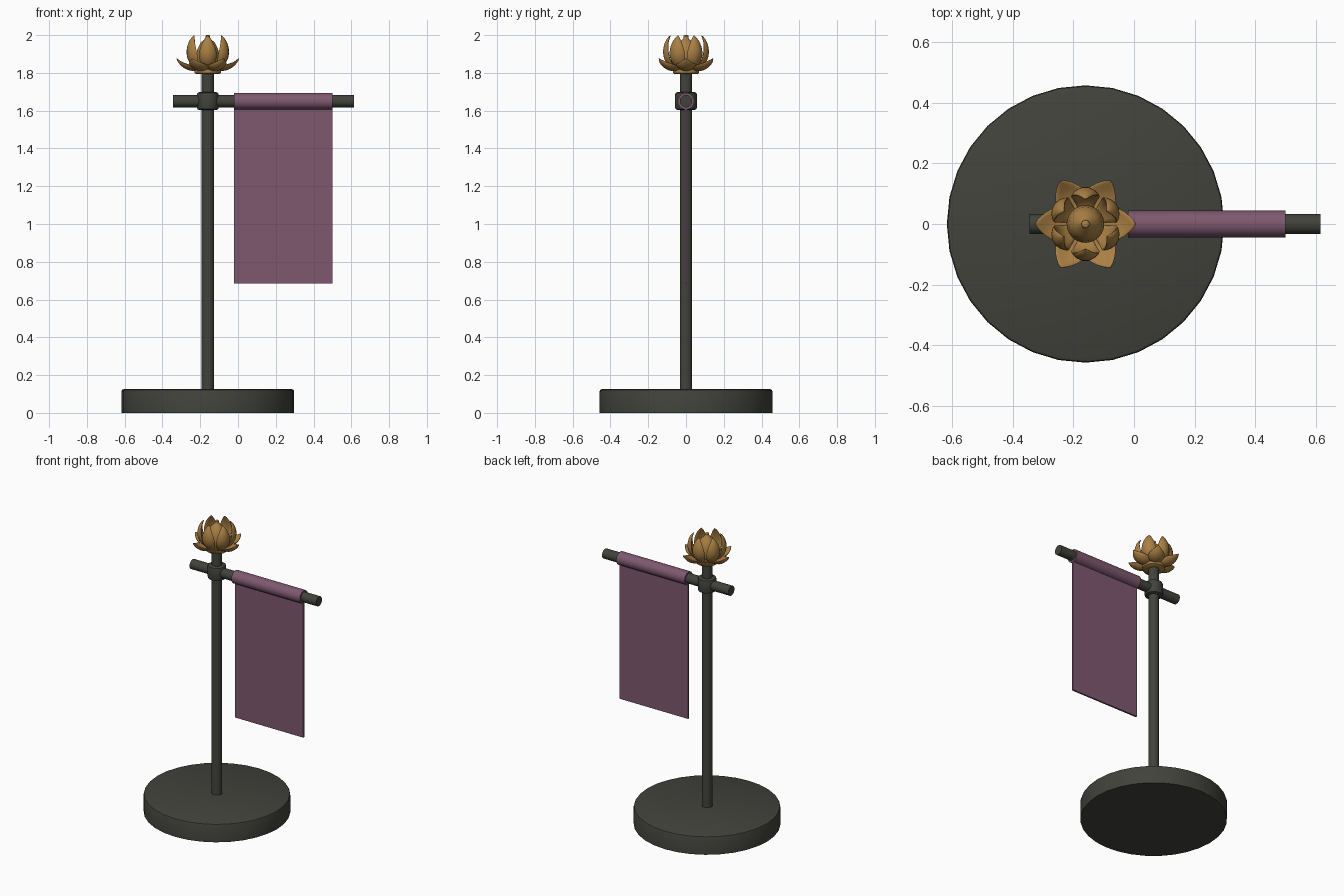
import bpy, bmesh, math
from mathutils import Vector

if "Cube" in bpy.data.objects:
    bpy.data.objects.remove(bpy.data.objects["Cube"])

CX = -0.16  # pole axis


def material(name, rgb):
    m = bpy.data.materials.new(name)
    m.diffuse_color = (*rgb, 1)
    m.use_nodes = True
    m.node_tree.nodes["Principled BSDF"].inputs["Base Color"].default_value = m.diffuse_color
    return m


IRON = material("dark iron", (0.055, 0.055, 0.046))
CLOTH = material("plum cloth", (0.21, 0.098, 0.16))
GOLD = material("old gold", (0.40, 0.215, 0.058))


def finish(bm, name, mat, angle=40):
    bmesh.ops.recalc_face_normals(bm, faces=bm.faces)
    me = bpy.data.meshes.new(name)
    bm.to_mesh(me)
    bm.free()
    me.materials.append(mat)
    ob = bpy.data.objects.new(name, me)
    bpy.context.collection.objects.link(ob)
    bpy.ops.object.select_all(action='DESELECT')
    ob.select_set(True)
    bpy.context.view_layer.objects.active = ob
    bpy.ops.object.shade_smooth_by_angle(angle=math.radians(angle))
    return ob


def skin(bm, rings):
    """Bridge closed vertex rings and cap both ends."""
    rings = [[bm.verts.new(p) for p in r] for r in rings]
    n = len(rings[0])
    for a, b in zip(rings, rings[1:]):
        for i in range(n):
            j = (i + 1) % n
            bm.faces.new((a[i], a[j], b[j], b[i]))
    bm.faces.new(rings[0])
    bm.faces.new(rings[-1])


def lathe(name, profile, mat, sides=32, axis='Z', centre=(CX, 0, 0)):
    """Turn (radius, height) points about an axis."""
    bm = bmesh.new()
    rings = []
    for r, h in profile:
        ring = []
        for i in range(sides):
            a = math.tau * i / sides
            c, s = r * math.cos(a), r * math.sin(a)
            ring.append(Vector(centre) + Vector((c, s, h) if axis == 'Z' else (h, c, s)))
        rings.append(ring)
    skin(bm, rings)
    return finish(bm, name, mat)


# Stand: base, pole, crossbar and clamp
lathe("base", [(0.457, 0), (0.457, 0.115), (0.454, 0.122), (0.445, 0.126)], IRON)
lathe("pole", [(0.033, 0.12), (0.033, 1.81)], IRON, 24)
lathe("crossbar", [(0.033, -0.345), (0.033, 0.615)], IRON, 20, 'X', (0, 0, 1.65))
lathe("clamp_collar", [(0.046, 1.604), (0.055, 1.608), (0.058, 1.617),
                       (0.058, 1.684), (0.055, 1.693), (0.046, 1.698)], IRON, 24)

# Banner: a sleeve round the crossbar running into a thin hanging sheet
section = [(-0.006, 0.685)]
for i in range(25):
    a = math.radians(-98 - 344 * i / 24)
    section.append((0.044 * math.cos(a), 1.65 + 0.044 * math.sin(a)))
section.append((0.006, 0.685))
bm = bmesh.new()
skin(bm, [[(x, y, z) for y, z in section] for x in (-0.02, 0.5)])
finish(bm, "banner", CLOTH)

# Lotus finial: cup, bud and two rings of petals
lathe("lotus_cup", [(0.062, 1.795), (0.07, 1.80), (0.07, 1.818), (0.05, 1.835)], GOLD, 24)
lathe("lotus_bud", [(0.035, 1.81), (0.055, 1.84), (0.062, 1.88), (0.055, 1.925),
                    (0.038, 1.96), (0.017, 1.978), (0.013, 1.985), (0.013, 1.996),
                    (0.007, 2.0)], GOLD, 24)


def bezier(pts, t):
    pts = [Vector(p) for p in pts]
    while len(pts) > 1:
        pts = [a.lerp(b, t) for a, b in zip(pts, pts[1:])]
    return pts[0]


def petal(bm, path, width, thick, cup, angle):
    """Pointed spoon swept along a curve in the (radius, height) plane."""
    steps, sides, rings = 14, 14, []
    for k in range(steps + 1):
        t = k / steps
        p = bezier(path, t)
        d = (bezier(path, min(t + .01, 1)) - bezier(path, max(t - .01, 0))).normalized()
        nrm = Vector((-d.y, d.x))  # towards the flower's axis
        f = max(0.04, math.sin(math.pi * (0.12 + 0.88 * t ** 1.1)) ** 0.8)
        ring = []
        for i in range(sides):
            a = math.tau * i / sides
            u = math.cos(a) * f
            off = thick * math.sin(a) * f ** 0.6 + cup * u * u
            q = p + nrm * off
            w = width * u
            ring.append((CX + q.x * math.cos(angle) - w * math.sin(angle),
                         q.x * math.sin(angle) + w * math.cos(angle), q.y))
        rings.append(ring)
    skin(bm, rings)


petal_rings = [
    ("outer_petals", [(0.03, 1.825), (0.09, 1.808), (0.13, 1.83), (0.165, 1.876)],
     0.052, 0.011, 0.018, 0),
    ("inner_petals", [(0.045, 1.82), (0.125, 1.85), (0.125, 1.94), (0.082, 1.998)],
     0.047, 0.012, 0.018, 30),
]
for name, path, width, thick, cup, start in petal_rings:
    bm = bmesh.new()
    for k in range(6):
        petal(bm, path, width, thick, cup, math.radians(start + 60 * k))
    finish(bm, name, GOLD, 60)
